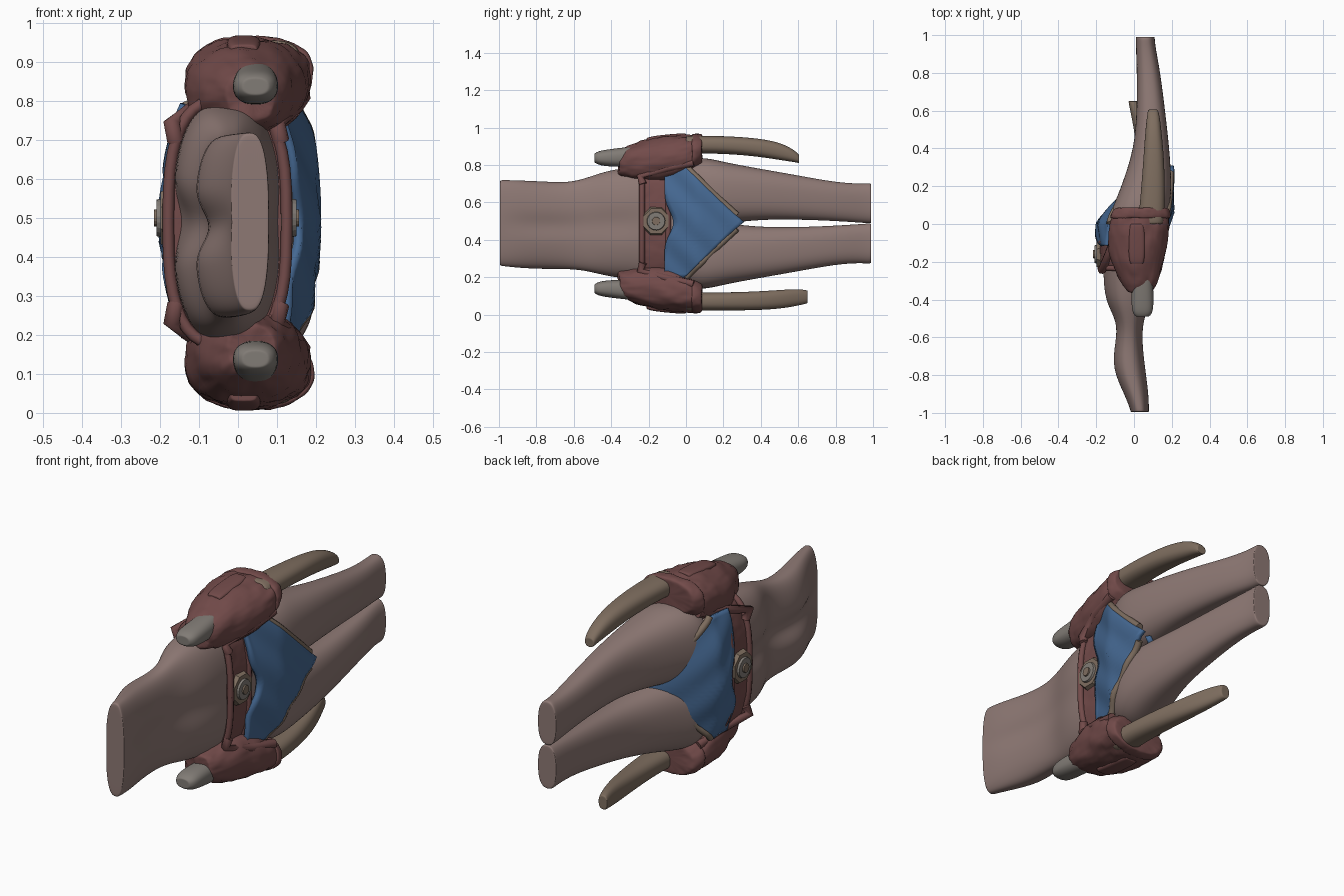
import bpy, bmesh, math
from mathutils import Vector, Matrix

if "Cube" in bpy.data.objects:
    bpy.data.objects.remove(bpy.data.objects["Cube"])

MID = 0.488  # height of the left/right symmetry plane


def mat(name, r, g, b):
    m = bpy.data.materials.new(name)
    m.diffuse_color = (r, g, b, 1)
    m.use_nodes = True
    m.node_tree.nodes["Principled BSDF"].inputs["Base Color"].default_value = m.diffuse_color
    return m


SKIN = mat("skin", 0.27, 0.19, 0.175)
RED = mat("red_leather", 0.17, 0.07, 0.068)
BLUE = mat("blue_cloth", 0.06, 0.14, 0.29)
TAN = mat("tan_trim", 0.21, 0.155, 0.115)
GREY = mat("grey_metal", 0.22, 0.2, 0.18)
clouds = bpy.data.textures.new("wrinkles", 'CLOUDS')
clouds.noise_scale = 0.07


def finish(bm, name, m, level=0, bump=0):
    bmesh.ops.recalc_face_normals(bm, faces=bm.faces)
    me = bpy.data.meshes.new(name)
    bm.to_mesh(me)
    bm.free()
    ob = bpy.data.objects.new(name, me)
    bpy.context.collection.objects.link(ob)
    me.materials.append(m)
    for p in me.polygons:
        p.use_smooth = True
    if level:
        s = ob.modifiers.new("smooth", 'SUBSURF')
        s.levels = s.render_levels = level
    if bump:
        d = ob.modifiers.new("bumps", 'DISPLACE')
        d.texture, d.strength, d.texture_coords = clouds, bump, 'GLOBAL'
    return ob


def loft(name, stations, m, n=2.4, sides=24, bump=0):
    """Skin superellipse sections; station = y, x0, x1, z0, z1, optional depth of a middle groove."""
    bm = bmesh.new()
    rings = []
    for y, x0, x1, z0, z1, *groove in stations:
        ring = []
        for i in range(sides):
            a = 2 * math.pi * i / sides
            c, s = math.cos(a), math.sin(a)
            px = math.copysign(abs(c) ** (2 / n), c)
            pz = math.copysign(abs(s) ** (2 / n), s)
            x = (x0 + x1) / 2 + px * (x1 - x0) / 2
            if groove:
                g = groove[0] * math.exp(-(pz / 0.2) ** 2)
                x += g if c < 0 else -0.3 * g
            ring.append(bm.verts.new((x, y, (z0 + z1) / 2 + pz * (z1 - z0) / 2)))
        rings.append(ring)
    for a, b in zip(rings, rings[1:]):
        for i in range(sides):
            j = (i + 1) % sides
            bm.faces.new((a[i], a[j], b[j], b[i]))
    for r in (rings[0], rings[-1]):
        inner = bmesh.ops.extrude_discrete_faces(bm, faces=[bm.faces.new(r)])["faces"][0]
        c = inner.calc_center_median()
        for v in inner.verts:
            v.co = c + (v.co - c) * 0.9
    return finish(bm, name, m, 2, bump)


def pair(name, stations, m, mid=MID, **kw):
    loft(name + "_upper", stations, m, **kw)
    loft(name + "_lower", [(y, a, b, 2 * mid - d, 2 * mid - c)
                           for y, a, b, c, d in stations], m, **kw)


def tube(name, pts, r, m):
    cu = bpy.data.curves.new(name, 'CURVE')
    cu.dimensions = '3D'
    cu.bevel_depth, cu.bevel_resolution, cu.use_fill_caps = r, 2, True
    sp = cu.splines.new('POLY')
    sp.points.add(len(pts) - 1)
    for p, q in zip(sp.points, pts):
        p.co = (*q, 1)
    ob = bpy.data.objects.new(name, cu)
    bpy.context.collection.objects.link(ob)
    cu.materials.append(m)


# long tapering legs
pair("leg", [(0.0, -0.13, 0.155, 0.48, 0.82), (0.05, -0.13, 0.175, 0.48, 0.84),
             (0.12, -0.10, 0.195, 0.48, 0.838), (0.22, -0.06, 0.20, 0.487, 0.813),
             (0.4, 0.0, 0.188, 0.508, 0.78), (0.6, 0.015, 0.165, 0.508, 0.745),
             (0.8, 0.015, 0.14, 0.50, 0.708), (0.93, 0.01, 0.115, 0.491, 0.70),
             (0.98, 0.01, 0.11, 0.488, 0.705), (0.99, 0.01, 0.11, 0.488, 0.70)], SKIN, n=2.5)

# joined lobes at the other end, grooved down the middle
loft("body", [(-0.995, -0.02, 0.08, 0.262, 0.718, 0.004), (-0.985, -0.02, 0.08, 0.26, 0.72, 0.004),
              (-0.9, -0.055, 0.08, 0.25, 0.718, 0.03), (-0.76, -0.124, 0.062, 0.243, 0.712, 0.055),
              (-0.62, -0.10, 0.045, 0.245, 0.705, 0.035), (-0.52, -0.092, 0.05, 0.232, 0.735, 0.03),
              (-0.42, -0.152, 0.085, 0.205, 0.77, 0.05), (-0.32, -0.168, 0.105, 0.193, 0.785, 0.05),
              (-0.2, -0.168, 0.11, 0.18, 0.80, 0.02), (-0.1, -0.165, 0.12, 0.175, 0.80, 0.0),
              (0.0, -0.14, 0.14, 0.19, 0.79, 0.0), (0.08, -0.1, 0.14, 0.25, 0.72, 0.0)],
     SKIN, n=2.6, sides=48)

# waist belt and its raised rims
loft("belt", [(-0.235, -0.175, 0.12, 0.17, 0.80), (-0.215, -0.178, 0.122, 0.165, 0.81),
              (-0.11, -0.182, 0.126, 0.165, 0.81), (-0.085, -0.182, 0.13, 0.17, 0.80)],
     RED, n=2.8, sides=40, bump=0.012)
for k, y in enumerate((-0.235, -0.095)):
    pts = []
    for i in range(41):
        a = 2 * math.pi * i / 40
        c, s = math.cos(a), math.sin(a)
        pts.append((-0.027 + 0.152 * math.copysign(abs(c) ** 0.71, c), y,
                    MID + 0.315 * math.copysign(abs(s) ** 0.71, s)))
    tube("belt_rim_%d" % k, pts, 0.015, RED)

# front cloth, and back cloth tucking down between the legs, with tan hems
XF = lambda y, t: 0.143 + 0.055 * min(1, max(0, (y + 0.1) / 0.16)) - 0.032 * t * t
XB = lambda y, t: -0.19 + 0.055 * t * t + (0.6 * y + 2.2 * y * y if y > 0 else 0)
for name, fx, side, tip in (("front", XF, 1, 0.31), ("back", XB, -1, 0.28)):
    bm = bmesh.new()
    grid = []
    for i in range(33):
        t = -1 + i / 16
        top = -0.115 + 0.05 * math.exp(-(t / 0.3) ** 2)
        low = tip - (tip + 0.005) * abs(t) ** 0.95
        row = []
        for j in range(13):
            y = top + (low - top) * j / 12
            x = fx(y, t) + 0.005 * math.sin(9 * t + 30 * y)
            row.append(bm.verts.new((x, y, 0.495 + 0.295 * t)))
        grid.append(row)
    hem = [r[-1].co + Vector((-0.004 * side, 0.006, 0)) for r in grid]
    for a, b in zip(grid, grid[1:]):
        for j in range(12):
            bm.faces.new((a[j], a[j + 1], b[j + 1], b[j]))
    ob = finish(bm, name + "_cloth", BLUE)
    so = ob.modifiers.new("thickness", 'SOLIDIFY')
    so.thickness, so.offset = 0.022, 0
    tube(name + "_hem_upper", hem[18:], 0.017, TAN)
    tube(name + "_hem_lower", hem[:15], 0.017, TAN)

# octagonal buckles, front and back
for name, x, s in (("front", 0.125, 1), ("back", -0.184, -1)):
    for part, r, d, n, off, m in (("plate", 0.085, 0.03, 8, 0, TAN),
                                  ("boss", 0.055, 0.03, 20, 0.010, GREY),
                                  ("stud", 0.025, 0.03, 16, 0.017, TAN)):
        bm = bmesh.new()
        bmesh.ops.create_cone(bm, cap_ends=True, segments=n, radius1=r, radius2=r * 0.85, depth=d,
                              matrix=Matrix.Translation((x + s * off, -0.16, 0.5))
                              @ Matrix.Rotation(s * math.pi / 2, 4, 'Y')
                              @ Matrix.Rotation(math.pi / 8, 4, 'Z'))
        ob = finish(bm, name + "_buckle_" + part, m)
        for p in ob.data.polygons:
            p.use_smooth = False

# bulky hip pouches
pair("hip_pouch", [(-0.36, -0.03, 0.10, 0.745, 0.87), (-0.30, -0.08, 0.13, 0.725, 0.91),
                   (-0.18, -0.13, 0.16, 0.70, 0.943), (-0.06, -0.14, 0.185, 0.715, 0.964),
                   (0.02, -0.13, 0.192, 0.755, 0.965), (0.07, -0.10, 0.185, 0.795, 0.955)],
     RED, mid=0.487, n=2.3, bump=0.022)
pair("pouch_collar", [(0.03, -0.13, 0.197, 0.77, 0.965), (0.05, -0.125, 0.197, 0.775, 0.97),
                      (0.085, -0.10, 0.187, 0.80, 0.964)], RED, mid=0.487, n=2.3, bump=0.012)
pair("pouch_flap", [(-0.21, -0.02, 0.05, 0.90, 0.945), (-0.17, -0.03, 0.06, 0.9, 0.957),
                    (-0.03, -0.03, 0.06, 0.9, 0.97), (0.0, -0.02, 0.05, 0.9, 0.968)],
     RED, mid=0.487, n=4)

# rounded tips poking out of the pouches
pair("handle_tip", [(-0.49, 0.01, 0.08, 0.815, 0.86), (-0.47, -0.01, 0.10, 0.80, 0.875),
                    (-0.41, -0.015, 0.105, 0.79, 0.885), (-0.28, -0.01, 0.10, 0.79, 0.90)], GREY)

# trailing sheaths: upper straight, lower bent backwards
loft("sheath_upper", [(0.0, 0.02, 0.16, 0.858, 0.957), (0.15, 0.035, 0.165, 0.863, 0.957),
                      (0.35, 0.05, 0.16, 0.85, 0.948), (0.5, 0.06, 0.145, 0.827, 0.924),
                      (0.58, 0.07, 0.135, 0.815, 0.88), (0.605, 0.075, 0.125, 0.81, 0.855)], TAN)
loft("sheath_lower", [(0.0, 0.02, 0.15, 0.02, 0.12), (0.15, 0.03, 0.15, 0.022, 0.118),
                      (0.35, 0.02, 0.12, 0.022, 0.122), (0.5, 0.0, 0.08, 0.03, 0.132),
                      (0.6, -0.02, 0.04, 0.048, 0.138), (0.65, -0.03, 0.02, 0.06, 0.13)], TAN)

# straps from the belt to each pouch
for k, s in enumerate((1, -1)):
    for j, (x, xe) in enumerate(((0.11, 0.145), (-0.16, -0.11))):
        tube("pouch_strap_%d%d" % (k, j), [(x, -0.23, MID + s * 0.21), (x - 0.01, -0.245, MID + s * 0.255),
             (xe, -0.1, MID + s * 0.295), (xe + 0.02, 0.04, MID + s * 0.325)], 0.022, RED)
